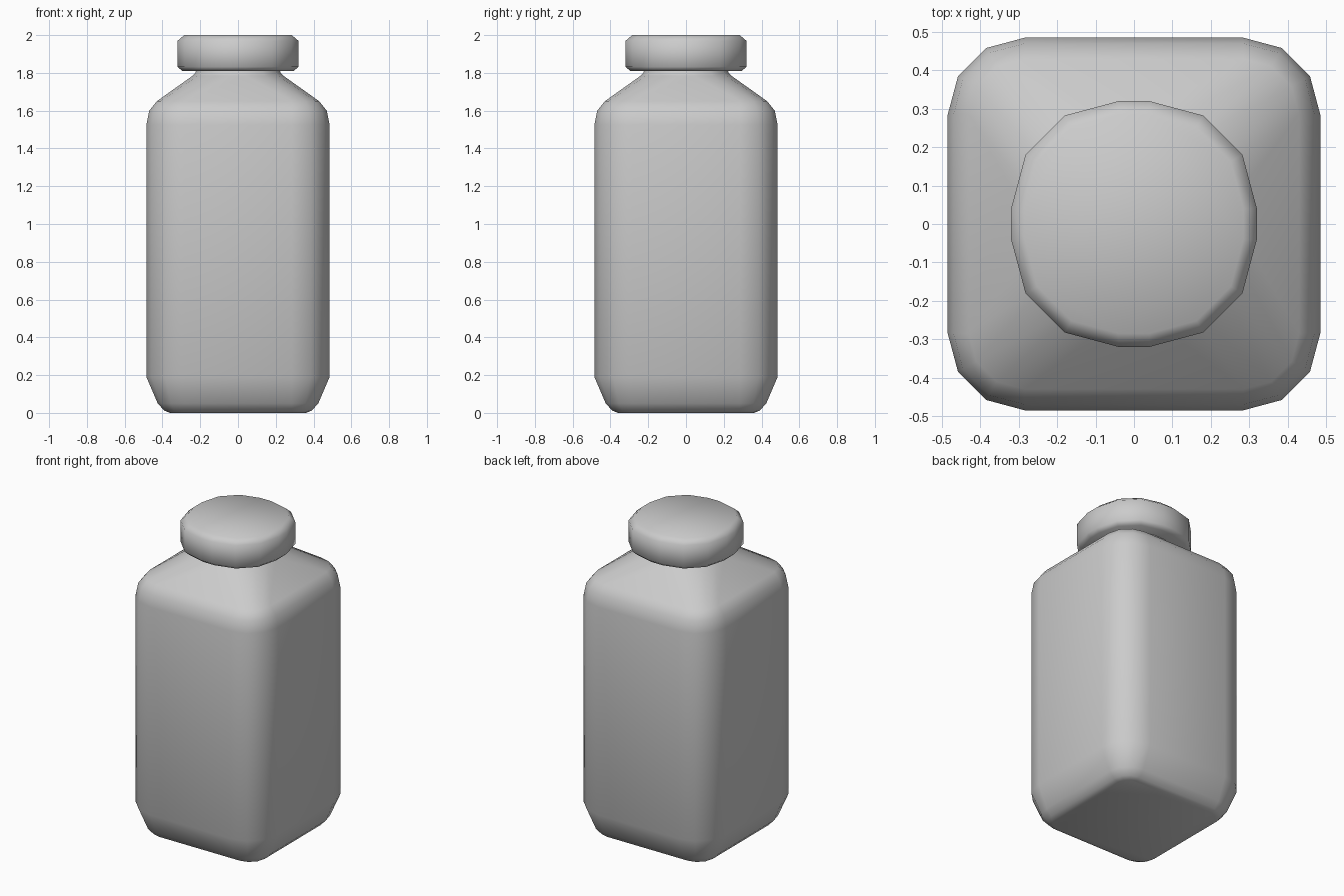
import bpy, bmesh, math

cube = bpy.data.objects.get("Cube")
if cube:
    bpy.data.objects.remove(cube, do_unlink=True)

grey = bpy.data.materials.new("plain_grey")
grey.use_nodes = True
grey.diffuse_color = (0.6, 0.6, 0.6, 1)
grey.node_tree.nodes["Principled BSDF"].inputs["Base Color"].default_value = (0.6, 0.6, 0.6, 1)


def rounded_ring(bm, flat, radius, z):
    """Rounded square: four corner arcs around the points (+-flat, +-flat)."""
    verts = []
    for corner in range(4):
        mid = math.radians(45 + 90 * corner)
        cx, cy = (math.copysign(flat, f(mid)) for f in (math.cos, math.sin))
        for step in range(4):
            a = math.radians(90 * corner + 30 * step)
            verts.append(bm.verts.new((cx + radius * math.cos(a), cy + radius * math.sin(a), z)))
    return verts


def loft(name, profile):
    """Skin a stack of (flat, radius, z) rings and cap both ends."""
    bm = bmesh.new()
    rings = [rounded_ring(bm, *p) for p in profile]
    for low, high in zip(rings, rings[1:]):
        for i in range(len(low)):
            j = (i + 1) % len(low)
            bm.faces.new((low[i], low[j], high[j], high[i]))
    bm.faces.new(rings[0][::-1])
    bm.faces.new(rings[-1])
    mesh = bpy.data.meshes.new(name)
    bm.to_mesh(mesh)
    bm.free()
    mesh.materials.append(grey)
    obj = bpy.data.objects.new(name, mesh)
    bpy.context.collection.objects.link(obj)
    bpy.ops.object.select_all(action="DESELECT")
    obj.select_set(True)
    bpy.context.view_layer.objects.active = obj
    bpy.ops.object.shade_smooth_by_angle(angle=math.radians(60))


# Square bottle with rounded base, sloping shoulder and short neck
FLAT, NECK = 0.285, 0.04
loft("bottle_body", [
    (FLAT, 0.075, 0), (FLAT, 0.105, 0.012), (FLAT, 0.14, 0.05), (FLAT, 0.2, 0.19),
    (FLAT, 0.2, 1.525), (FLAT, 0.185, 1.6), (FLAT, 0.145, 1.65),
    (NECK, 0.2, 1.785), (NECK, 0.185, 1.8), (NECK, 0.18, 1.83),
])

# Chamfered screw lid
loft("lid", [
    (NECK, 0.255, 1.81), (NECK, 0.28, 1.832), (NECK, 0.28, 1.97), (NECK, 0.245, 2),
])
